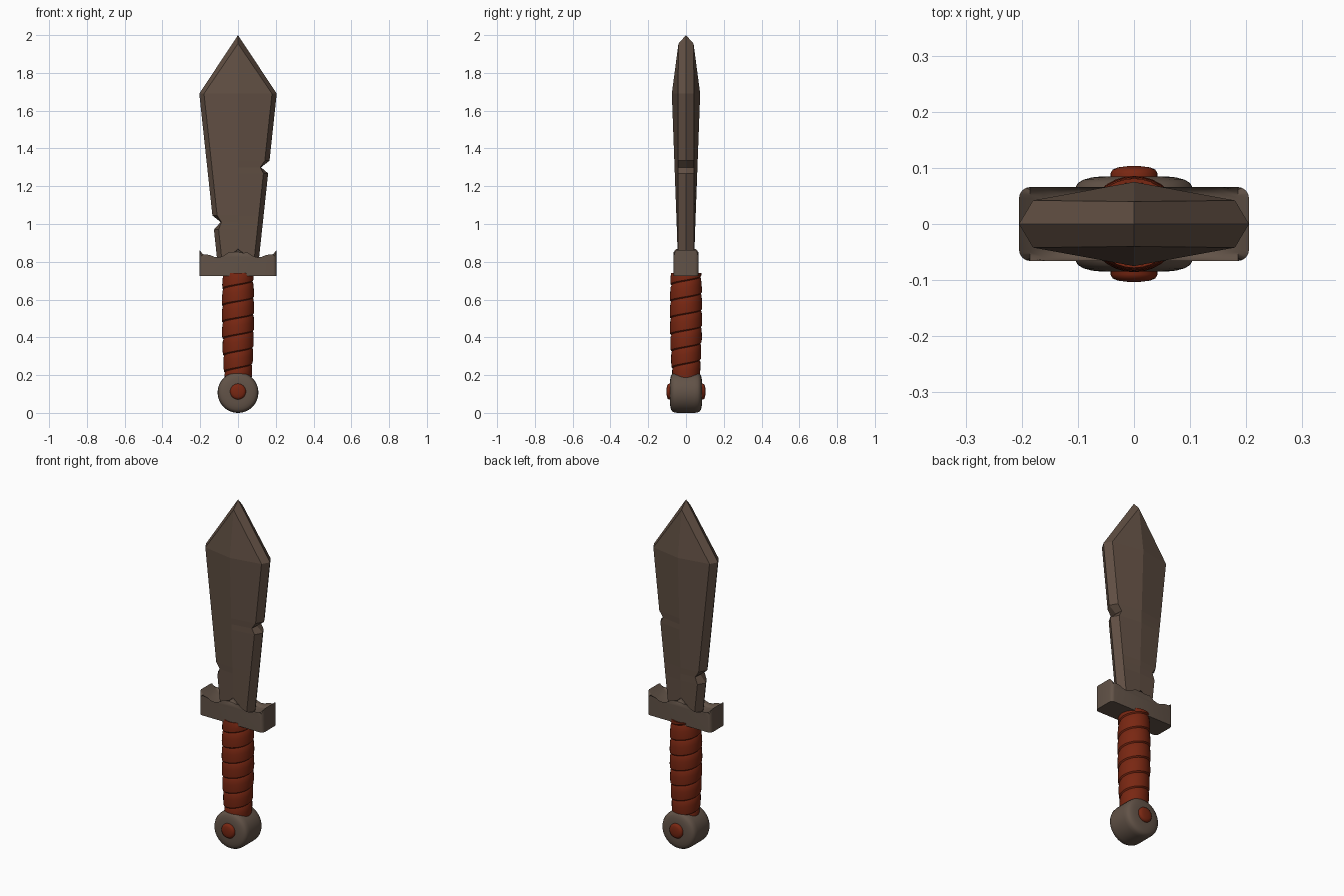
import bpy, bmesh, math

if "Cube" in bpy.data.objects:
    bpy.data.objects.remove(bpy.data.objects["Cube"])


def material(name, rgb):
    m = bpy.data.materials.new(name)
    m.diffuse_color = (*rgb, 1)
    m.use_nodes = True
    m.node_tree.nodes["Principled BSDF"].inputs["Base Color"].default_value = m.diffuse_color
    return m


METAL = material("dark bronze", (0.118, 0.078, 0.056))
FITTING = material("fitting bronze", (0.122, 0.086, 0.064))
RED = material("red leather", (0.19, 0.020, 0.006))


def finish(bm, name, mat, smooth=None):
    bmesh.ops.remove_doubles(bm, verts=bm.verts, dist=1e-5)
    bmesh.ops.recalc_face_normals(bm, faces=bm.faces)
    me = bpy.data.meshes.new(name)
    bm.to_mesh(me)
    bm.free()
    me.materials.append(mat)
    ob = bpy.data.objects.new(name, me)
    bpy.context.collection.objects.link(ob)
    if smooth:
        bpy.ops.object.select_all(action='DESELECT')
        ob.select_set(True)
        bpy.context.view_layer.objects.active = ob
        bpy.ops.object.shade_smooth_by_angle(angle=math.radians(smooth))
    return ob


def skin(bm, rows, closed=True):
    """Join rows of points with quads."""
    grid = [[bm.verts.new(p) for p in row] for row in rows]
    n = len(grid[0])
    for a, b in zip(grid, grid[1:]):
        for i in range(n if closed else n - 1):
            j = (i + 1) % n
            bm.faces.new((a[i], a[j], b[j], b[i]))
    return grid


def lathe_y(name, profile, mat, smooth, z, seg=40):
    """Spin (radius, y) points about a y axis at height z."""
    bm = bmesh.new()
    rows = [[(r * math.cos(2 * math.pi * i / seg), y, z + r * math.sin(2 * math.pi * i / seg))
             for i in range(seg)] for r, y in profile]
    grid = skin(bm, rows)
    bm.faces.new(grid[0])
    bm.faces.new(grid[-1])
    return finish(bm, name, mat, smooth)


# Blade: eight-point sections with a ridge, bevelled edges and two notches
def edge_x(z):
    return 0.107 + (z - 0.78) * (0.205 - 0.107) / 0.91


NOTCH_LEFT, NOTCH_RIGHT = 1.01, 1.30
rows = []
for z in (0.76, 0.97, NOTCH_LEFT, 1.045, 1.268, NOTCH_RIGHT, 1.335, 1.69):
    left = right = edge_x(z)
    bl = br = left - 0.025
    if z == NOTCH_LEFT:
        left, bl = 0.092, 0.088
    if z == NOTCH_RIGHT:
        right, br = 0.122, 0.118
    ridge = 0.042 + max(0, z - 0.80) * 0.033 / 0.89
    b = 0.042
    rows.append([(-left, 0, z), (-bl, -b, z), (0, -ridge, z), (br, -b, z),
                 (right, 0, z), (br, b, z), (0, ridge, z), (-bl, b, z)])
tip, front, back = (0, 0, 2.0), (0, -0.04, 1.955), (0, 0.04, 1.955)
rows.append([tip, front, front, front, tip, back, back, back])
bm = bmesh.new()
grid = skin(bm, rows)
bm.faces.new(grid[0])
bmesh.ops.remove_doubles(bm, verts=bm.verts, dist=1e-5)
bmesh.ops.dissolve_degenerate(bm, dist=1e-5, edges=bm.edges)
finish(bm, "blade", METAL)

# Guard: scalloped profile, rounded on every edge except the base
half = [(0.205, 0.725), (0.205, 0.862), (0.185, 0.84), (0.16, 0.819), (0.13, 0.806),
        (0.10, 0.803), (0.07, 0.812), (0.035, 0.835)]
outline = half + [(0, 0.868)] + [(-x, z) for x, z in reversed(half)]
bm = bmesh.new()
grid = skin(bm, [[(x, y, z) for x, z in outline] for y in (-0.066, 0.066)])
bm.faces.new(grid[0])
bm.faces.new(grid[1])
rim = [e for e in bm.edges if abs(e.verts[0].co.y - e.verts[1].co.y) < 1e-6
       and max(v.co.z for v in e.verts) > 0.73]
bmesh.ops.bevel(bm, geom=rim, offset=0.02, segments=4, profile=0.5, affect='EDGES')
finish(bm, "guard", FITTING, 35)

# Grip: one leather strip wound as a rising helix
PITCH, STEPS, Z0, Z1 = 0.088, 32, 0.17, 0.74
strip = [(0, -0.003), (0.07, 0.003), (0.3, 0.004), (0.6, 0.003), (0.9, 0.001), (1, -0.003)]


def grip_radius(z):
    t = (z - 0.53) / 0.33
    return 0.082 - 0.012 * t * t


rows = []
for i in range(int((Z1 - Z0) / PITCH * STEPS) + STEPS):
    a = 2 * math.pi * i / STEPS
    row = []
    for t, bump in strip:
        z = min(max(Z0 - PITCH + PITCH * (i / STEPS + t), Z0), Z1)
        r = grip_radius(z) + bump
        row.append((r * math.cos(a), r * math.sin(a), z))
    rows.append(row)
bm = bmesh.new()
skin(bm, rows, closed=False)
bmesh.ops.dissolve_degenerate(bm, dist=1e-5, edges=bm.edges)
finish(bm, "grip", RED, 35)

# Pommel: rounded disc facing front, with a domed stud on each side
side = [(0.055, 0.085), (0.075, 0.083), (0.09, 0.079), (0.1, 0.073), (0.106, 0.062), (0.108, 0.045)]
lathe_y("pommel", side + [(r, -y) for r, y in reversed(side)], FITTING, 40, 0.108)
dome = [(0.042, 0.075), (0.042, 0.09), (0.038, 0.097), (0.028, 0.101), (0.012, 0.103)]
for s, label in ((-1, "front_stud"), (1, "back_stud")):
    lathe_y(label, [(r, s * y) for r, y in dome], RED, 50, 0.113, 24)
